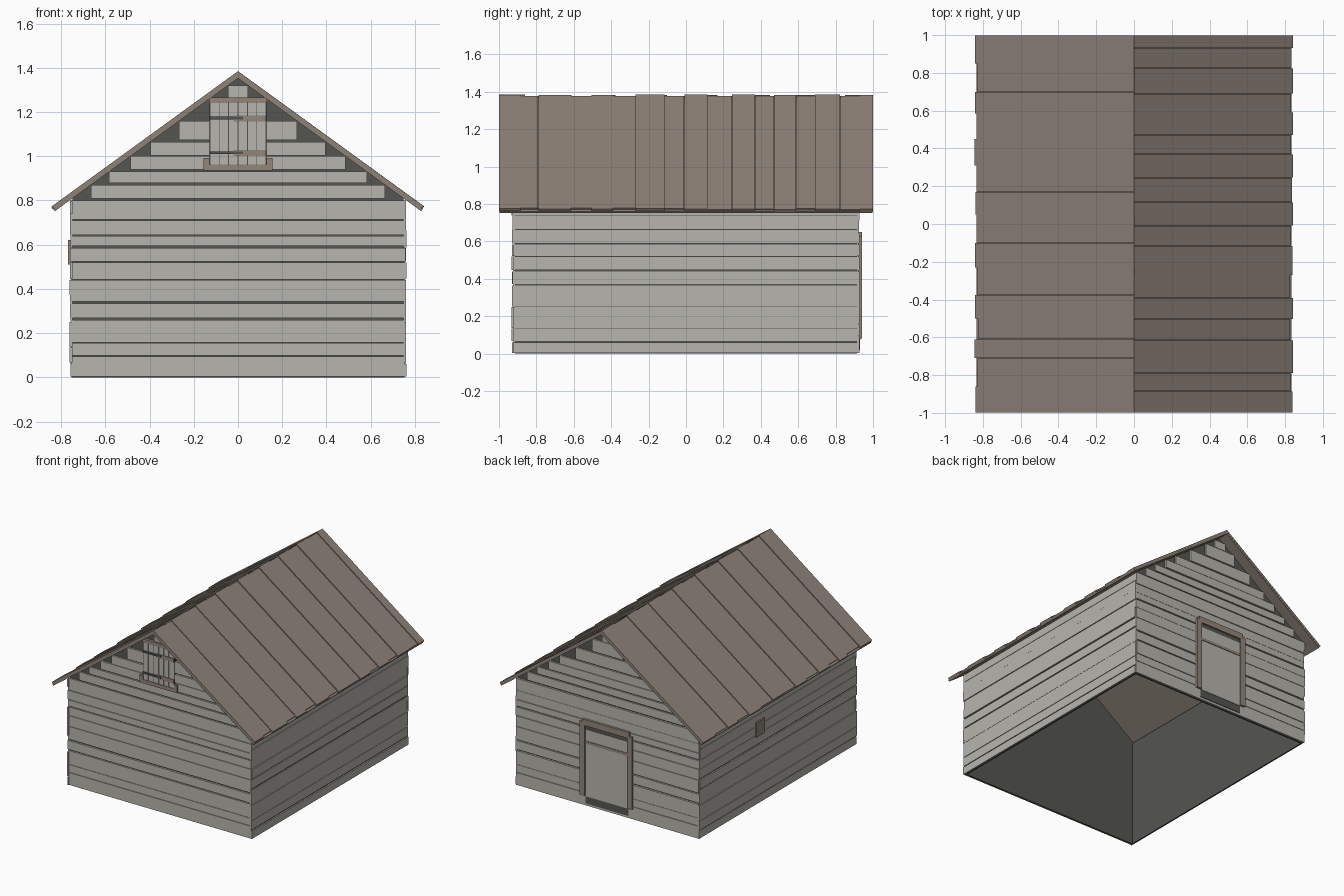
import bpy, bmesh, random
from mathutils import Vector

random.seed(4)
cube = bpy.data.objects.get("Cube")
if cube:
    bpy.data.objects.remove(cube, do_unlink=True)


def material(name, r, g, b):
    m = bpy.data.materials.new(name)
    m.use_nodes = True
    m.diffuse_color = (r, g, b, 1)
    m.node_tree.nodes["Principled BSDF"].inputs["Base Color"].default_value = (r, g, b, 1)
    return m


GREY = material("weathered grey boards", .47, .46, .42)
BROWN = material("roof brown", .27, .225, .19)
TRIM = material("trim brown", .29, .24, .195)
DARK = material("dark interior", .09, .092, .083)


def prism(bm, ring, offset):
    """Extrude a closed ring of points along an offset vector."""
    a = [bm.verts.new(p) for p in ring]
    b = [bm.verts.new(Vector(p) + Vector(offset)) for p in ring]
    bm.faces.new(a)
    bm.faces.new(b[::-1])
    for i in range(len(a)):
        j = (i + 1) % len(a)
        bm.faces.new((a[i], b[i], b[j], a[j]))


def box(bm, x0, x1, y0, y1, z0, z1):
    prism(bm, [(x0, y0, z0), (x1, y0, z0), (x1, y0, z1), (x0, y0, z1)], (0, y1 - y0, 0))


def finish(name, bm, mat):
    bmesh.ops.recalc_face_normals(bm, faces=bm.faces)
    me = bpy.data.meshes.new(name)
    bm.to_mesh(me)
    bm.free()
    me.materials.append(mat)
    bpy.context.collection.objects.link(bpy.data.objects.new(name, me))


def boxes(name, mat, items):
    bm = bmesh.new()
    for it in items:
        box(bm, *it)
    finish(name, bm, mat)


HX, HY = .748, .914        # inner shell half sizes
SLOPE, RIDGE = .726, 1.385
UNDER = RIDGE - .032       # apex of the roof underside


def half_width(z):
    return min(.757, (UNDER - z) / SLOPE)


# Dark inner shell: two long walls and two gable ends
boxes("inner_side_walls", DARK,
      [(s * HX - .005, s * HX + .005, -HY, HY, 0, .80) for s in (-1, 1)])
bm = bmesh.new()
for s in (-1, 1):
    y = s * HY
    eave = UNDER - SLOPE * HX
    prism(bm, [(-HX, y, 0), (HX, y, 0), (HX, y, eave), (0, y, UNDER), (-HX, y, eave)], (0, -s * .01, 0))
finish("inner_gable_walls", bm, DARK)

# Horizontal boards on the gable ends, stepped under the roof
LEVELS = [0, .095, .155, .26, .335, .44, .52, .585, .64, .71, .80, .87, .93, 1.0, 1.065, 1.16, 1.26, 1.32]
WIDE_GAPS = (.26, .335, .585, .80, .87, .93, 1.065, 1.16)
for name, s in (("front_boards", -1), ("back_boards", 1)):
    items = []
    for z0, z1 in zip(LEVELS, LEVELS[1:]):
        gap = .009 if z0 in WIDE_GAPS else .003
        w = half_width(z1)
        jit = random.uniform(-.005, .004) if z1 <= .8 else 0
        out = .924 + random.uniform(0, .005)
        items.append((-w - jit, w + jit, min(s * HY, s * out), max(s * HY, s * out), z0 + gap, z1))
    boxes(name, GREY, items)

# Horizontal boards on the long sides
SIDE = [0, .06, .135, .25, .365, .44, .52, .585, .665, .735, .795]
for name, s in (("left_side_boards", 1), ("right_side_boards", -1)):
    items = []
    for z0, z1 in zip(SIDE, SIDE[1:]):
        gap = .008 if z0 in (.06, .365, .44) else .003
        out = .757 + random.uniform(0, .006)
        e = .923 + random.uniform(0, .01)
        items.append((min(s * HX, s * out), max(s * HX, s * out), -e, e - .004, z0 + gap, z1))
    boxes(name, GREY, items)


# Roof: a thin underlay with overlapping planks running down the slope
def plank(bm, s, y0, y1, top, thick, x_end):
    def at(x, drop):
        return (s * x, y0, RIDGE - top - drop - SLOPE * x)
    ring = [at(0, 0), at(x_end, 0), at(x_end - thick * .47, thick), at(0, thick)]
    prism(bm, ring, (0, y1 - y0, 0))


JOINTS = {
    1: [-1, -.885, -.79, -.615, -.505, -.39, -.27, -.115, -.01, .115, .245, .37, .47, .59, .69, .825, .93, 1],
    -1: [-1, -.86, -.71, -.61, -.5, -.375, -.23, -.1, .05, .17, .31, .45, .585, .7, .85, 1],
}
for side, name in ((1, "left_roof"), (-1, "right_roof")):
    bm = bmesh.new()
    plank(bm, side, -.998, .998, .018, .014, .835)
    finish(name + "_underlay", bm, BROWN)
    bm = bmesh.new()
    for i, (y0, y1) in enumerate(zip(JOINTS[side], JOINTS[side][1:])):
        raised = i % 2 == 0
        top = random.uniform(0, .002) if raised else random.uniform(.006, .009)
        end = random.uniform(.838, .845) if raised else random.uniform(.826, .836)
        plank(bm, side, y0 + .001, y1 - .001, top, .018 - top + .001, end)
    finish(name + "_planks", bm, BROWN)

# Loft hatch in the front gable
boxes("hatch_backing", DARK, [(-.131, .131, -.932, -.92, .955, 1.243)])
step = .254 / 6
boxes("hatch_boards", GREY,
      [(-.127 + i * step + .002, -.127 + (i + 1) * step - .002, -.936, -.93, .96, 1.24) for i in range(6)])
boxes("hatch_trim", TRIM, [
    (-.155, .155, -.94, -.92, .935, .962),
    (-.155, -.128, -.94, -.92, .962, .992),
    (.128, .155, -.94, -.92, .962, .992),
    (-.132, .132, -.94, -.92, 1.24, 1.266),
    (-.02, .127, -.941, -.932, 1.158, 1.185),
    (-.02, .127, -.941, -.932, 1.0, 1.028)])
boxes("hatch_hinges", DARK,
      [(-.127, .022, -.944, -.932, z, z + .013) for z in (1.167, 1.009)])

# Door in the back wall
boxes("door_backing", DARK, [(-.175, .18, .92, .931, .02, .61)])
boxes("door_panel", GREY, [(-.17, .175, .928, .934, .075, .475), (-.17, .175, .928, .934, .485, .575)])
boxes("door_frame", TRIM, [
    (-.212, -.17, .92, .942, .08, .62),
    (.178, .22, .92, .942, .08, .63),
    (-.19, .2, .92, .942, .605, .65)])
boxes("door_rail", TRIM, [(-.17, .178, .93, .938, .47, .49)])

# Small shutter on the right side wall
boxes("side_shutter", TRIM, [(-.769, -.757, .165, .265, .51, .62)])
